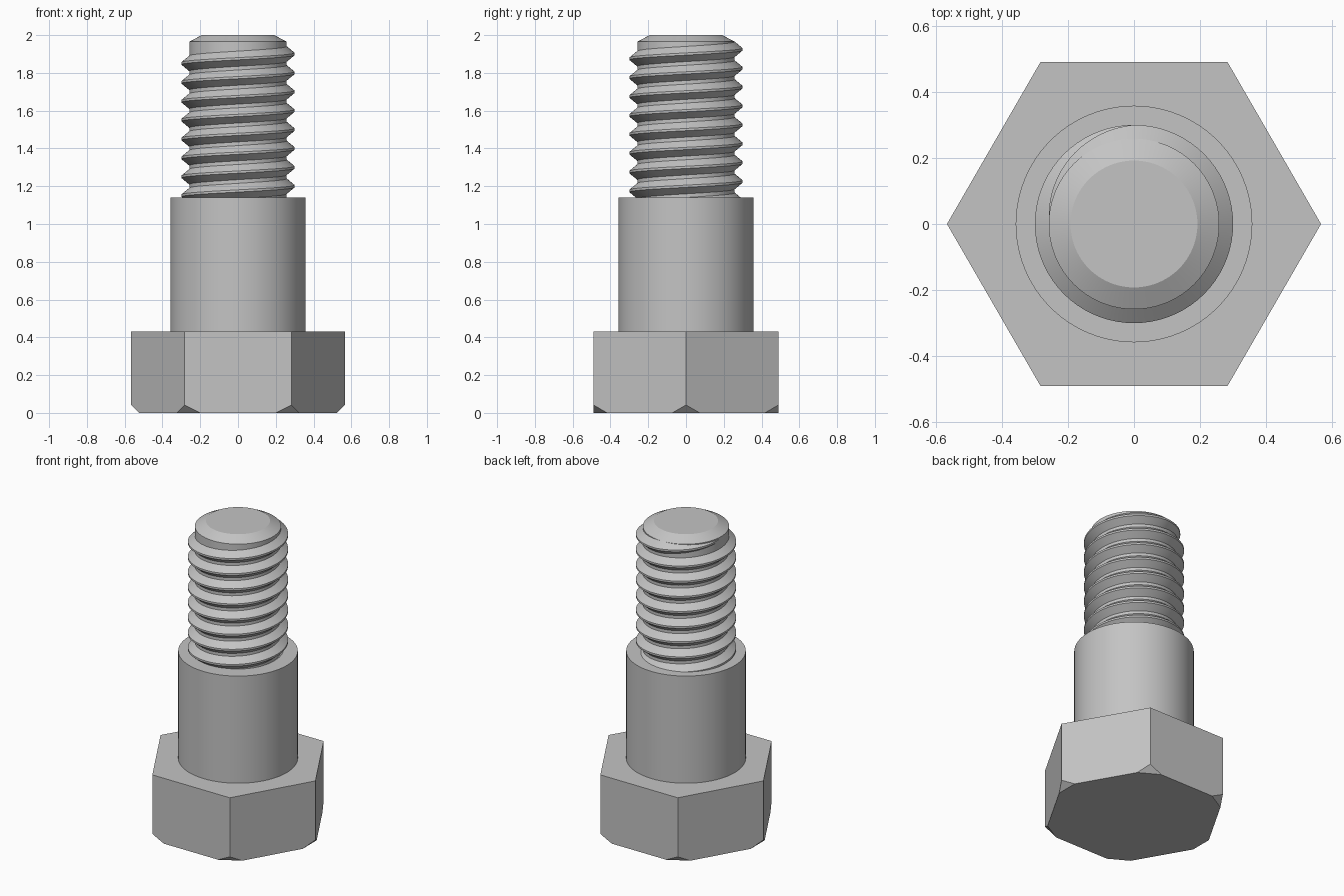
import bpy, bmesh
from math import pi, cos, sin, radians
from mathutils import Vector

cube = bpy.data.objects.get("Cube")
if cube:
    bpy.data.objects.remove(cube)

steel = bpy.data.materials.new("steel grey")
steel.use_nodes = True
GREY = (0.55, 0.55, 0.55, 1)
steel.diffuse_color = GREY
steel.node_tree.nodes["Principled BSDF"].inputs["Base Color"].default_value = GREY


def finish(name, bm, smooth=True):
    bmesh.ops.recalc_face_normals(bm, faces=bm.faces)
    mesh = bpy.data.meshes.new(name)
    bm.to_mesh(mesh)
    bm.free()
    mesh.materials.append(steel)
    obj = bpy.data.objects.new(name, mesh)
    bpy.context.collection.objects.link(obj)
    if smooth:
        bpy.ops.object.select_all(action='DESELECT')
        obj.select_set(True)
        bpy.context.view_layer.objects.active = obj
        bpy.ops.object.shade_smooth_by_angle(angle=radians(20))
    return obj


def turned(name, profile, sides=96):
    """Stack of rings (radius, z), capped at both ends."""
    bm = bmesh.new()
    rings = [[bm.verts.new((r * cos(2 * pi * i / sides), r * sin(2 * pi * i / sides), z))
              for i in range(sides)] for r, z in profile]
    for low, high in zip(rings, rings[1:]):
        for i in range(sides):
            j = (i + 1) % sides
            bm.faces.new((low[i], low[j], high[j], high[i]))
    bm.faces.new(rings[0])
    bm.faces.new(rings[-1])
    return finish(name, bm)


# Hexagonal head with its six lower corners cut off at 45 degrees
HEAD_R, HEAD_TOP, CUT = 0.566, 0.432, 0.042
bm = bmesh.new()
base = [bm.verts.new((HEAD_R * cos(k * pi / 3), HEAD_R * sin(k * pi / 3), 0)) for k in range(6)]
face = bm.faces.new(base)
top = bmesh.ops.extrude_face_region(bm, geom=[face])["geom"]
bmesh.ops.translate(bm, verts=[g for g in top if isinstance(g, bmesh.types.BMVert)],
                    vec=(0, 0, HEAD_TOP))
bmesh.ops.recalc_face_normals(bm, faces=bm.faces)
for k in range(6):
    out = Vector((cos(k * pi / 3), sin(k * pi / 3), 0))
    cut = bmesh.ops.bisect_plane(bm, geom=bm.verts[:] + bm.edges[:] + bm.faces[:],
                                 plane_co=out * (HEAD_R - CUT),
                                 plane_no=out - Vector((0, 0, 1)), clear_outer=True)
    rim = [g for g in cut["geom_cut"] if isinstance(g, bmesh.types.BMEdge)]
    bmesh.ops.holes_fill(bm, edges=rim)
finish("hex_head", bm, smooth=False)

# Plain shoulder and threaded core with a chamfered tip
turned("shoulder", [(0.358, HEAD_TOP), (0.358, 1.14)])
turned("thread_core", [(0.258, 1.14), (0.258, 1.965), (0.192, 2.0)])

# Right-handed thread ridge, fading into the core over its last quarter turn
PITCH, STEPS, TURNS = 0.1, 72, 8.5
ROOT, CREST, START = 0.256, 0.3, 1.1
bm = bmesh.new()
sections = []
count = int(STEPS * TURNS)
for i in range(count + 1):
    angle = 2 * pi * i / STEPS
    z = START + PITCH * i / STEPS
    fade = min(1, (count - i) / (STEPS / 4))
    crest = ROOT + (CREST - ROOT) * max(fade, 0.02)
    half = 0.006 + 0.036 * max(fade, 0.02)
    shape = [(ROOT, -half), (crest, -0.006), (crest, 0.006), (ROOT, half)]
    sections.append([bm.verts.new((r * cos(angle), r * sin(angle), z + dz)) for r, dz in shape])
for a, b in zip(sections, sections[1:]):
    for j in range(4):
        k = (j + 1) % 4
        bm.faces.new((a[j], a[k], b[k], b[j]))
bm.faces.new(sections[0])
bm.faces.new(sections[-1])
finish("thread_ridge", bm)
